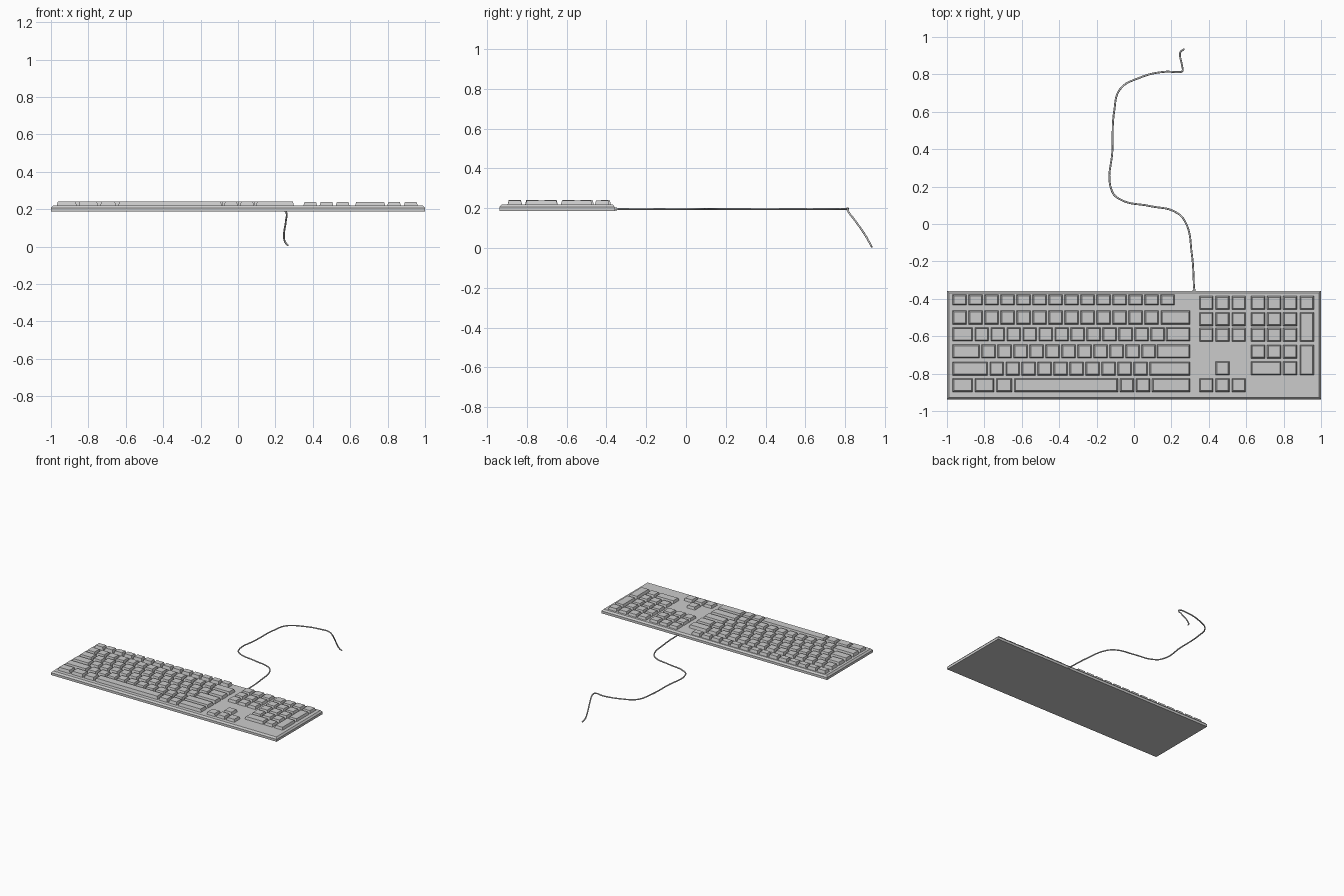
import bpy, bmesh

if "Cube" in bpy.data.objects:
    bpy.data.objects.remove(bpy.data.objects["Cube"])

def frustum(bm, x0, x1, y0, y1, z0, z1, inset):
    """Box whose top face is inset on every side."""
    lo = [bm.verts.new(p) for p in
          ((x0, y0, z0), (x1, y0, z0), (x1, y1, z0), (x0, y1, z0))]
    i = inset
    hi = [bm.verts.new(p) for p in
          ((x0 + i, y0 + i, z1), (x1 - i, y0 + i, z1),
           (x1 - i, y1 - i, z1), (x0 + i, y1 - i, z1))]
    bm.faces.new(lo[::-1])
    bm.faces.new(hi)
    for k in range(4):
        n = (k + 1) % 4
        bm.faces.new((lo[k], lo[n], hi[n], hi[k]))

def finish(name, bm):
    me = bpy.data.meshes.new(name)
    bm.to_mesh(me)
    bm.free()
    ob = bpy.data.objects.new(name, me)
    bpy.context.collection.objects.link(ob)
    return ob

def key_group(name, keys, top):
    bm = bmesh.new()
    for x0, x1, y0, y1 in keys:
        frustum(bm, x0, x1, y0, y1, 0.216, top, 0.007)
    return finish(name, bm)

# Case: slab with a chamfered upper edge
bm = bmesh.new()
bmesh.ops.create_cube(bm, size=1)
for v in bm.verts:
    v.co = (v.co.x * 2, v.co.y * 0.58 - 0.648, 0.187 + (v.co.z + 0.5) * 0.019)
top = [f for f in bm.faces if f.normal.z > 0.9]
bmesh.ops.inset_region(bm, faces=top, thickness=0.015)
for v in top[0].verts:
    v.co.z = 0.219
finish("case", bm)

# Main typing block: (y0, y1, first key end, small key start, count, last key start)
P, W, L, R = 0.0855, 0.076, -0.97, 0.30
main = []
def run(x, n, y0, y1):
    main.extend((x + k * P, x + k * P + W, y0, y1) for k in range(n))

run(L, 14, -0.434, -0.377)
run(L, 13, -0.537, -0.463)
main.append((0.144, R, -0.537, -0.463))
for y0, first, n, last in ((-0.627, -0.862, 12, 0.171),
                           (-0.718, -0.825, 11, 0.121),
                           (-0.81, -0.782, 10, 0.083)):
    y1 = y0 + 0.074
    main.append((L, first, y0, y1))
    run(first + 0.010, n, y0, y1)
    main.append((last, R, y0, y1))
for x0, x1 in ((L, -0.862), (-0.852, -0.748), (-0.737, -0.652), (-0.641, -0.086),
               (-0.075, 0.0), (0.01, 0.086), (0.096, R)):
    main.append((x0, x1, -0.898, -0.824))
key_group("main_keys", main, 0.242)

# Rows shared by the navigation cluster and the number pad
rows = [(-0.459, -0.385), (-0.545, -0.471), (-0.63, -0.556),
        (-0.719, -0.645), (-0.808, -0.734), (-0.898, -0.824)]
nav_x = [(0.349 + k * 0.0865, 0.349 + k * 0.0865 + 0.075) for k in range(3)]
nav = [c + rows[r] for r in (0, 1, 2, 5) for c in nav_x]
nav.append(nav_x[1] + rows[4])
key_group("navigation_keys", nav, 0.239)

# Number pad with two tall keys and one wide key
pad_x = [(0.625, 0.702), (0.711, 0.788), (0.797, 0.872), (0.886, 0.962)]
pad = [c + rows[0] for c in pad_x]
pad += [c + rows[r] for r in (1, 2, 3) for c in pad_x[:3]]
pad += [(0.625, 0.788) + rows[4], pad_x[2] + rows[4]]
pad += [pad_x[3] + (rows[2][0], rows[1][1]), pad_x[3] + (rows[4][0], rows[3][1])]
key_group("number_pad_keys", pad, 0.239)

def tube(name, pts, radius, radii=None):
    cu = bpy.data.curves.new(name, 'CURVE')
    cu.dimensions = '3D'
    cu.bevel_depth = radius
    cu.bevel_resolution = 2
    cu.resolution_u = 8
    cu.use_fill_caps = True
    sp = cu.splines.new('BEZIER')
    sp.bezier_points.add(len(pts) - 1)
    for k, (b, p) in enumerate(zip(sp.bezier_points, pts)):
        b.co = p
        b.handle_left_type = b.handle_right_type = 'AUTO'
        if radii:
            b.radius = radii[k]
    ob = bpy.data.objects.new(name, cu)
    bpy.context.collection.objects.link(ob)

# Cable: lies level behind the case, then drops at its end
Z = 0.196
flat = [(0.322, -0.365), (0.309, -0.16), (0.272, 0.015), (0.22, 0.065),
        (0.085, 0.096), (-0.075, 0.132), (-0.118, 0.176), (-0.115, 0.4),
        (-0.105, 0.61), (-0.075, 0.72), (0.03, 0.782), (0.165, 0.814), (0.24, 0.812)]
path = [(x, y, Z) for x, y in flat]
path += [(0.256, 0.815, 0.185), (0.256, 0.85, 0.138), (0.246, 0.902, 0.063),
         (0.25, 0.922, 0.028), (0.267, 0.934, 0.005)]
tube("cable", path, 0.005)

# Strain relief where the cable leaves the case
tube("strain_relief", [(0.322, -0.365, Z), (0.321, -0.343, Z)], 0.009, [1, 0.65])
